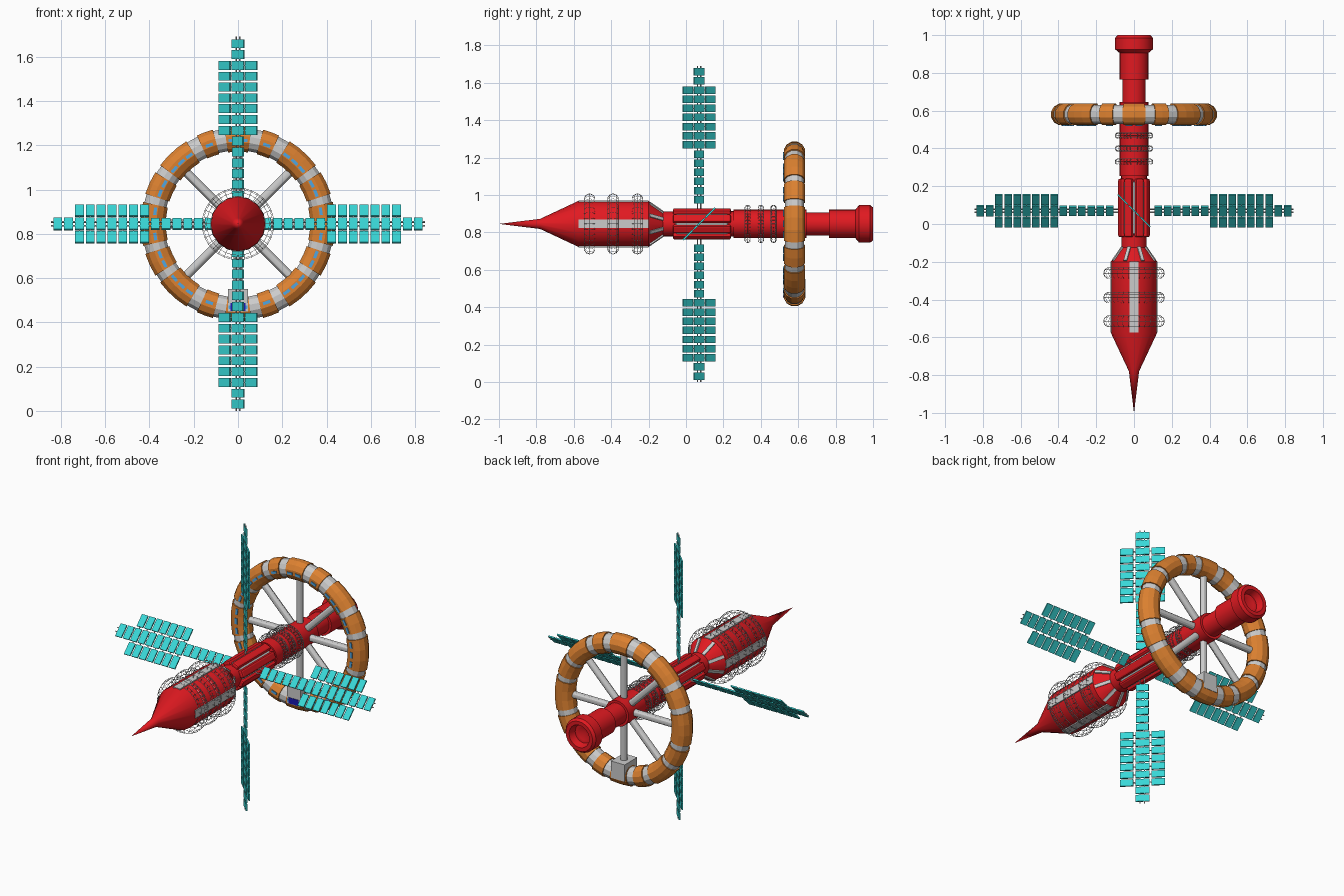
import bpy, bmesh, math
from math import radians, sin, cos, pi
from mathutils import Matrix, Vector

if "Cube" in bpy.data.objects:
    bpy.data.objects.remove(bpy.data.objects["Cube"])

Z = 0.845       # height of the long axis
RING_Y = 0.58   # position of the habitat wheel


def mat(name, r, g, b):
    m = bpy.data.materials.new(name)
    m.diffuse_color = (r, g, b, 1)
    m.use_nodes = True
    m.node_tree.nodes["Principled BSDF"].inputs["Base Color"].default_value = m.diffuse_color
    return m


RED = mat("red", 0.75, 0.01, 0.015)
ORANGE = mat("orange", 0.72, 0.22, 0.03)
CYAN = mat("cyan", 0.04, 0.68, 0.68)
BLUE = mat("blue", 0.08, 0.38, 0.75)
NAVY = mat("navy", 0.01, 0.01, 0.45)


def finish(bm, name, material=None, smooth=False):
    bmesh.ops.recalc_face_normals(bm, faces=bm.faces)
    me = bpy.data.meshes.new(name)
    bm.to_mesh(me)
    bm.free()
    ob = bpy.data.objects.new(name, me)
    bpy.context.collection.objects.link(ob)
    if material:
        me.materials.append(material)
    if smooth:
        bpy.ops.object.select_all(action='DESELECT')
        ob.select_set(True)
        bpy.context.view_layer.objects.active = ob
        bpy.ops.object.shade_smooth_by_angle(angle=radians(30))
    return ob


def around(deg, y=0.0):
    """Frame on the long axis; local z points outward, 0 degrees is up."""
    return Matrix.Translation((0, y, Z)) @ Matrix.Rotation(radians(deg), 4, 'Y')


def box(bm, m, center, size):
    bmesh.ops.create_cube(bm, size=1, matrix=m @ Matrix.Translation(center) @ Matrix.Diagonal((*size, 1)))


def rod(bm, m, r, z0, z1, n=12):
    bmesh.ops.create_cone(bm, cap_ends=True, segments=n, radius1=r, radius2=r, depth=z1 - z0,
                          matrix=m @ Matrix.Translation((0, 0, (z0 + z1) / 2)))


def skin(bm, rings):
    for a, b in zip(rings, rings[1:]):
        n = max(len(a), len(b))
        for i in range(n):
            j = (i + 1) % n
            if len(a) == 1:
                bm.faces.new((a[0], b[i], b[j]))
            elif len(b) == 1:
                bm.faces.new((a[i], a[j], b[0]))
            else:
                bm.faces.new((a[i], a[j], b[j], b[i]))


def lathe(name, profile, n, material):
    """Turn a (y, radius) profile about the long axis."""
    bm = bmesh.new()
    rings = []
    for y, r in profile:
        k = n if r > 0 else 1
        rings.append([bm.verts.new((r * sin(2 * pi * i / n), y, Z + r * cos(2 * pi * i / n)))
                      for i in range(k)])
    skin(bm, rings)
    return finish(bm, name, material, True)


def arc(bm, a0, a1, major, minor, n=12):
    """Capped piece of the wheel tube between two angles."""
    steps = max(1, math.ceil((a1 - a0) / 9))
    rings = []
    for s in range(steps + 1):
        m = around(a0 + (a1 - a0) * s / steps, RING_Y)
        rings.append([bm.verts.new(m @ Vector((0, minor * sin(2 * pi * (i + .5) / n),
                                               major + minor * cos(2 * pi * (i + .5) / n))))
                      for i in range(n)])
    skin(bm, rings)
    bm.faces.new(rings[0])
    bm.faces.new(rings[-1])


# red hull: spike, nose, main body and rear taper
lathe("nose_and_main_hull", [(-1, 0), (-0.78, 0.027), (-0.575, 0.123), (-0.2, 0.123),
                             (-0.118, 0.062), (-0.118, 0)], 16, RED)
lathe("neck", [(-0.125, 0), (-0.125, 0.066), (-0.05, 0.066), (-0.05, 0)], 24, RED)
lathe("ribbed_core", [(-0.06, 0), (-0.06, 0.06), (-0.05, 0.072), (0.22, 0.072), (0.23, 0.06), (0.23, 0)], 24, None)
lathe("rear_hull", [(0.225, 0), (0.225, 0.068), (0.255, 0.068), (0.255, 0.076), (0.645, 0.076),
                    (0.645, 0.062), (0.765, 0.062), (0.765, 0.076), (0.92, 0.076), (0.92, 0)], 24, RED)
lathe("engine_nozzle", [(0.9, 0), (0.905, 0.076), (0.925, 0.1), (0.985, 0.1), (1.0, 0.088),
                        (1.0, 0.066), (0.96, 0.054), (0.96, 0.035), (0.94, 0)], 24, RED)

# grey strips on the main hull and on the taper behind it
bm = bmesh.new()
for k in range(4):
    box(bm, around(90 * k), (0, -0.387, 0.117), (0.046, 0.375, 0.016))
slope = math.atan2(0.061, 0.082)
for k in range(8):
    m = around(45 * k + 22.5, -0.159) @ Matrix.Translation((0, 0, 0.0925)) @ Matrix.Rotation(-slope, 4, 'X')
    box(bm, m, (0, 0, 0), (0.018, 0.09, 0.012))
finish(bm, "hull_strips")

# red ribs around the middle module
bm = bmesh.new()
for k in range(8):
    box(bm, around(45 * k + 22.5), (0, 0.085, 0.07), (0.046, 0.31, 0.03))
ribs = finish(bm, "module_ribs", RED)
bev = ribs.modifiers.new("bevel", 'BEVEL')
bev.width = 0.01
bev.segments = 2

# thin wire cages around the hull
cages = [(y, 0.132, 0.03) for y in (-0.515, -0.39, -0.26)] + [(y, 0.085, 0.016) for y in (0.33, 0.4, 0.468)]
for y, major, minor in cages:
    bpy.ops.mesh.primitive_torus_add(location=(0, y, Z), rotation=(pi / 2, 0, 0), major_segments=32,
                                     minor_segments=10, major_radius=major, minor_radius=minor)
    cage = bpy.context.object
    cage.name = "wire_cage"
    wire = cage.modifiers.new("wire", 'WIREFRAME')
    wire.thickness = 0.002

# habitat wheel: orange sections with grey joints, mirrored in each quarter
stops = [(-8, 8), (15, 25), (32, 53), (58, 72), (77, 103)]
sections = sorted({s for a, b in stops for s in ((a, b), (180 - b, 180 - a), (180 + a, 180 + b), (360 - b, 360 - a))
                   if s[0] < 350})
orange, joints, windows = bmesh.new(), bmesh.new(), bmesh.new()
for i, (a, b) in enumerate(sections):
    arc(orange, a, b, 0.383, 0.059)
    nxt = sections[(i + 1) % len(sections)][0]
    if nxt < b:
        nxt += 360
    arc(joints, b - 1, nxt + 1, 0.383, 0.053)
    count = max(1, round((b - a) / 8))
    for w in range(count):
        box(windows, around(a + (b - a) * (w + .5) / count, RING_Y), (0, -0.056, 0.378), (0.034, 0.01, 0.014))
finish(orange, "wheel_sections", ORANGE)
finish(joints, "wheel_joints")
finish(windows, "wheel_windows", BLUE)

# wheel spokes
bm = bmesh.new()
for k in range(8):
    rod(bm, around(45 * k, RING_Y), 0.02, 0.05, 0.36)
finish(bm, "wheel_spokes", None, True)

# control cabin at the bottom of the wheel
bm = bmesh.new()
box(bm, around(180, RING_Y), (0, 0, 0.345), (0.09, 0.118, 0.1))
finish(bm, "cabin")
bm = bmesh.new()
box(bm, around(180, RING_Y), (0, -0.058, 0.375), (0.066, 0.008, 0.035))
finish(bm, "cabin_window", NAVY)

# four solar wings, each turned 45 degrees about its own arm
T = Matrix.Translation((0, 0.07, Z))


def R(deg, axis):
    return Matrix.Rotation(radians(deg), 4, axis)


frames = {"upper": R(-45, 'Z'), "lower": R(-45, 'Z') @ R(180, 'Y'),
          "right": R(-45, 'X') @ R(90, 'Y'), "left": R(-45, 'X') @ R(-90, 'Y')}
for name, rot in frames.items():
    m = T @ rot
    cells, arm = bmesh.new(), bmesh.new()
    for i in range(15):
        z = 0.129 + i * 0.0489
        box(cells, m, (0, 0, z), (0.068 if i < 6 else 0.076, 0.008, 0.04))
        if 6 <= i < 13:
            for side in (-1, 1):
                box(cells, m, (side * 0.085, 0, z), (0.072, 0.008, 0.04))
            box(arm, m, (0, 0, z), (0.2, 0.004, 0.005))
    for side in (-1, 1):
        box(arm, m, (side * 0.012, 0, 0.455), (0.005, 0.005, 0.78))
    finish(cells, name + "_solar_cells", CYAN)
    finish(arm, name + "_wing_arm")
